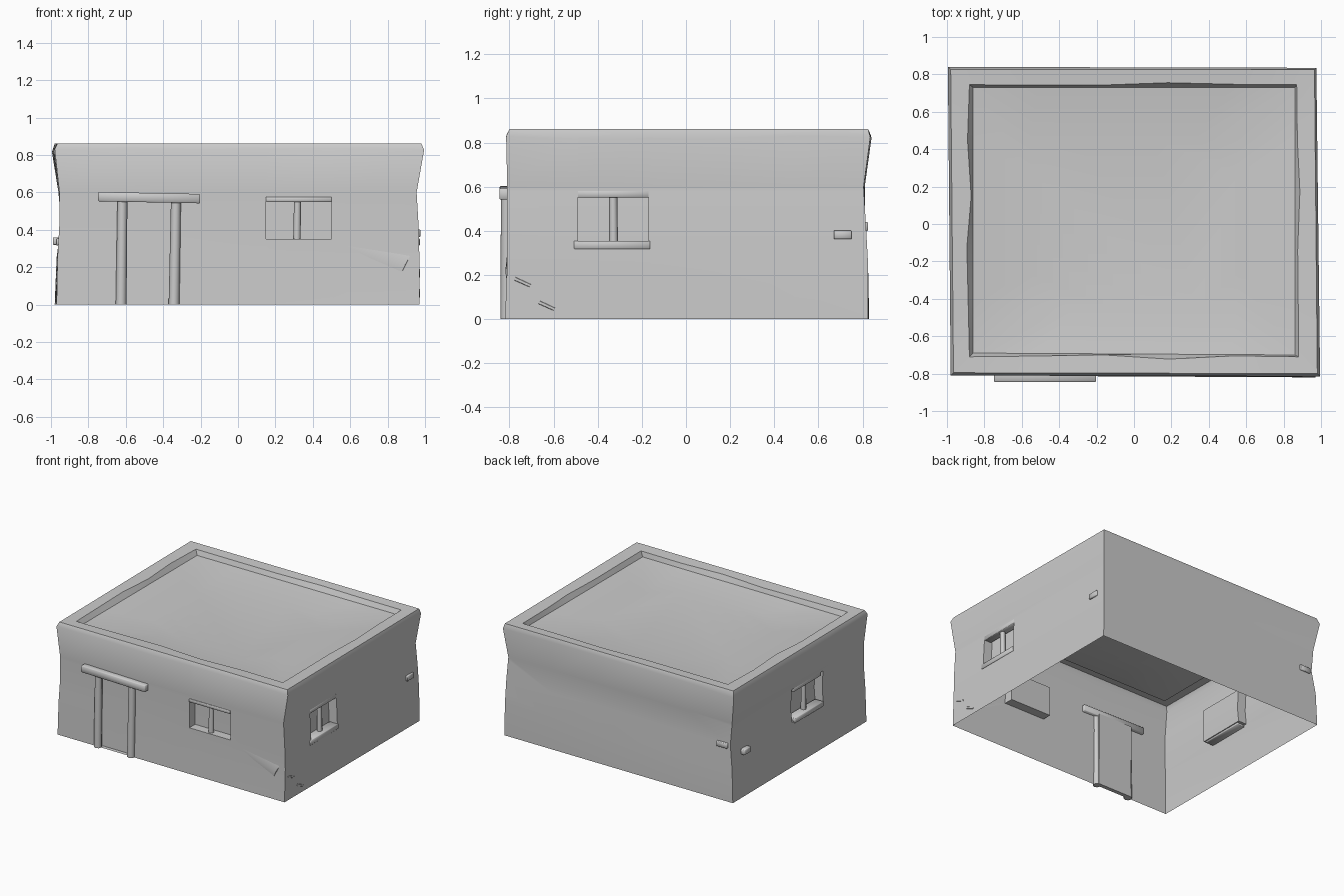
import bpy, bmesh, math, random
from mathutils import Vector

cube = bpy.data.objects.get("Cube")
if cube:
    bpy.data.objects.remove(cube)
random.seed(4)

clay = bpy.data.materials.new("grey_clay")
clay.use_nodes = True
GREY = (0.6, 0.6, 0.6, 1)
clay.diffuse_color = GREY
clay.node_tree.nodes["Principled BSDF"].inputs["Base Color"].default_value = GREY


def finish(name, bm, angle=35):
    me = bpy.data.meshes.new(name)
    bm.to_mesh(me)
    bm.free()
    me.materials.append(clay)
    ob = bpy.data.objects.new(name, me)
    bpy.context.collection.objects.link(ob)
    bpy.ops.object.select_all(action="DESELECT")
    ob.select_set(True)
    bpy.context.view_layer.objects.active = ob
    bpy.ops.object.shade_smooth_by_angle(angle=math.radians(angle))
    return ob


def pole(name, start, end, radius, sides=8):
    """Rough round timber between two points."""
    a, b = Vector(start), Vector(end)
    bm = bmesh.new()
    bmesh.ops.create_cone(bm, cap_ends=True, segments=sides, radius1=radius,
                          radius2=radius * 0.92, depth=(b - a).length)
    rot = (b - a).to_track_quat("Z", "Y").to_matrix()
    for v in bm.verts:
        v.co = rot @ v.co + (a + b) / 2
    return finish(name, bm, 50)


def beam(name, center, size, tilt=0.0):
    """Squared timber, tilted along its longest horizontal side."""
    bm = bmesh.new()
    bmesh.ops.create_cube(bm, size=1)
    for v in bm.verts:
        v.co = Vector([v.co[i] * size[i] for i in range(3)])
        v.co.z += v.co[0 if size[0] > size[1] else 1] * tilt
        v.co += Vector(center)
    bmesh.ops.bevel(bm, geom=bm.edges[:], offset=min(size) * 0.08, segments=1, affect="EDGES")
    return finish(name, bm, 50)


# Shell: sagging outer walls, chamfered rim, low lip and gently dished roof
# each level: height, then corners front -x, front +x, back +x, back -x
levels = [
    (0.00, (-.97, -.81), (.97, -.82), (.97, .825), (-.98, .83)),
    (0.25, (-.965, -.805), (.97, -.81), (.965, .825), (-.97, .825)),
    (0.43, (-.955, -.80), (.965, -.81), (.96, .815), (-.945, .81)),
    (0.60, (-.955, -.80), (.955, -.81), (.95, .805), (-.96, .81)),
    (0.835, (-.98, -.81), (.995, -.815), (.975, .835), (-.995, .84)),
    (0.862, (-.965, -.795), (.98, -.80), (.965, .825), (-.98, .825)),
    (0.857, (-.88, -.71), (.88, -.71), (.87, .745), (-.88, .745)),
    (0.82, (-.86, -.69), (.86, -.70), (.86, .73), (-.86, .73)),
    (0.79, (-.55, -.45), (.55, -.45), (.55, .45), (-.55, .45)),
]
STEPS = 5
LIP, CREASE = 6, 4
bm = bmesh.new()
rings = []
for n, (z, *corners) in enumerate(levels):
    ring = []
    for c in range(4):
        a, b = Vector(corners[c]), Vector(corners[(c + 1) % 4])
        for s in range(STEPS):
            p = a.lerp(b, s / STEPS)
            h = z
            if n == LIP and s:
                p += Vector((random.uniform(-1, 1), random.uniform(-1, 1))) * 0.015
            if n == CREASE:
                h -= random.uniform(0, 0.02)
            ring.append(bm.verts.new((p.x, p.y, h)))
    rings.append(ring)
for lo, hi in zip(rings, rings[1:]):
    for i in range(len(lo)):
        j = (i + 1) % len(lo)
        bm.faces.new((lo[i], lo[j], hi[j], hi[i]))
bm.faces.new(rings[-1])


def recess(out, lo, hi, z0, z1, depth):
    """Cut a rectangle in one wall and push it inward."""
    out = Vector(out)
    axis = 0 if abs(out.y) > 0.5 else 1
    along = Vector((1, 0, 0)) if axis == 0 else Vector((0, 1, 0))
    up = Vector((0, 0, 1))

    def wall():
        bm.normal_update()
        return [f for f in bm.faces if f.normal.dot(out) > 0.7
                and f.calc_center_median().dot(out) > 0.7 and f.calc_center_median().z < 0.8]

    cuts = [(along * lo, along), (along * hi, along), (up * z1, up)]
    if z0 > 0:
        cuts.append((up * z0, up))
    for co, no in cuts:
        faces = wall()
        geom = set(faces)
        for f in faces:
            geom.update(f.edges)
            geom.update(f.verts)
        bmesh.ops.bisect_plane(bm, geom=list(geom), dist=1e-5, plane_co=co, plane_no=no)
    hit = [f for f in wall() if lo < f.calc_center_median()[axis] < hi
           and z0 < f.calc_center_median().z < z1]
    new = bmesh.ops.extrude_face_region(bm, geom=hit)["geom"]
    bmesh.ops.delete(bm, geom=[f for f in hit if f.is_valid], context="FACES")
    bmesh.ops.translate(bm, vec=-out * depth, verts=[g for g in new if isinstance(g, bmesh.types.BMVert)])


FRONT, LEFT, RIGHT = (0, -1, 0), (1, 0, 0), (-1, 0, 0)
recess(FRONT, -.625, -.335, 0, .56, .03)
recess(FRONT, .15, .50, .35, .575, .07)
recess(LEFT, -.49, -.17, .33, .58, .07)
recess(RIGHT, -.30, .08, .33, .58, .07)
finish("mud_walls", bm, 40)

# Door frame
beam("door_lintel", (-.475, -.812, .572), (.545, .066, .05), -.02)
pole("door_post_outer", (-.625, -.812, 0), (-.618, -.812, .555), .029)
pole("door_post_inner", (-.342, -.812, 0), (-.332, -.812, .55), .029)

# Window timbers
beam("front_window_lintel", (.325, -.785, .562), (.35, .05, .026))
pole("front_window_mullion", (.315, -.775, .35), (.318, -.775, .56), .02)
for side, x, y in (("left", .925, -.33), ("right", -.925, -.11)):
    beam(side + "_window_lintel", (x, y, .567), (.06, .325, .032))
    beam(side + "_window_sill", (x * 1.01, y - .005, .336), (.075, .345, .038))
    pole(side + "_window_mullion", (x, y + .002, .34), (x, y, .56), .02)

# Stub timbers showing through the walls
beam("left_wall_stub", (.95, .71, .382), (.05, .08, .04))
beam("right_wall_stub", (-.955, .66, .34), (.07, .08, .04))
beam("back_corner_stub", (-.88, .80, .42), (.09, .05, .04))
for n, (y, z) in enumerate(((-.74, .167), (-.63, .06))):
    pole("loose_stick_%d" % n, (.963, y - .035, z + .016), (.963, y + .035, z - .016), .012, 6)

# Shallow plaster fold on the front wall
bm = bmesh.new()
tip, top, low, crest = [bm.verts.new(p) for p in (
    (.50, -.806, .34), (.92, -.81, .26), (.87, -.81, .16), (.895, -.819, .215))]
for tri in ((tip, crest, top), (tip, low, crest), (low, top, crest)):
    bm.faces.new(tri)
finish("plaster_fold", bm)
